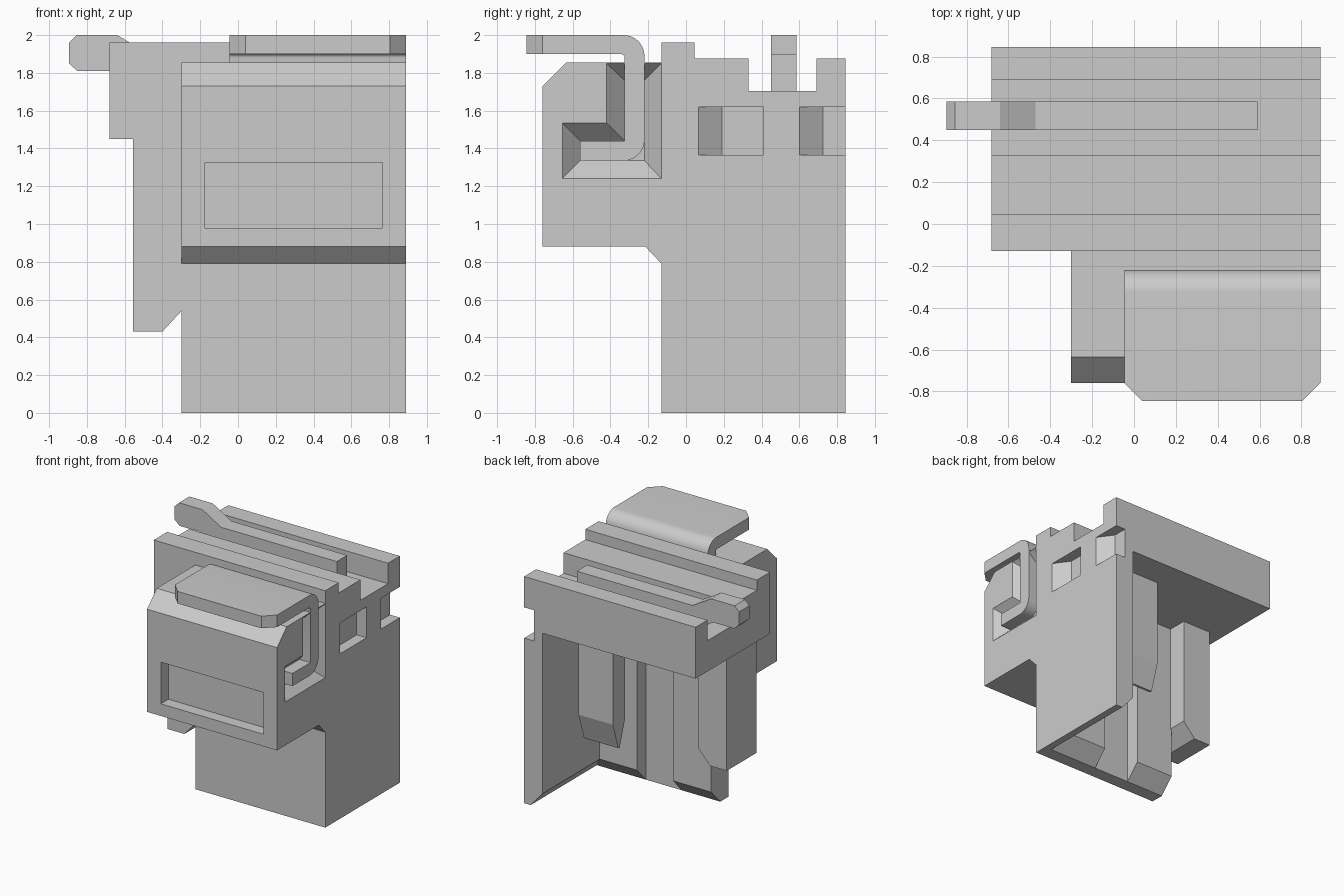
import bpy, bmesh, math
from mathutils import Vector

cube = bpy.data.objects.get("Cube")
if cube:
    bpy.data.objects.remove(cube, do_unlink=True)

grey = bpy.data.materials.new("plain_grey")
grey.use_nodes = True
COLOUR = (0.6, 0.6, 0.6, 1)
grey.diffuse_color = COLOUR
grey.node_tree.nodes["Principled BSDF"].inputs["Base Color"].default_value = COLOUR


def place(axis, p, d):
    """Put a 2D profile point at depth d along the given axis."""
    return {"X": (d, p[0], p[1]), "Y": (p[0], d, p[1]), "Z": (p[0], p[1], d)}[axis]


def loft(name, axis, start, d0, end, d1):
    """Solid between two matching profiles."""
    bm = bmesh.new()
    a = [bm.verts.new(place(axis, p, d0)) for p in start]
    b = [bm.verts.new(place(axis, p, d1)) for p in end]
    bm.faces.new(a)
    bm.faces.new(b)
    n = len(a)
    for i in range(n):
        j = (i + 1) % n
        bm.faces.new((a[i], a[j], b[j], b[i]))
    bmesh.ops.recalc_face_normals(bm, faces=bm.faces)
    mesh = bpy.data.meshes.new(name)
    bm.to_mesh(mesh)
    bm.free()
    mesh.materials.append(grey)
    ob = bpy.data.objects.new(name, mesh)
    bpy.context.collection.objects.link(ob)
    return ob


def prism(name, axis, profile, d0, d1):
    return loft(name, axis, profile, d0, profile, d1)


def box(name, x0, x1, y0, y1, z0, z1):
    return prism(name, "Z", [(x0, y0), (x1, y0), (x1, y1), (x0, y1)], z0, z1)


def combine(target, other, operation):
    """Boolean the other solid into the target and drop it."""
    mod = target.modifiers.new("boolean", "BOOLEAN")
    mod.operation, mod.solver, mod.object = operation, "EXACT", other
    bpy.context.view_layer.update()
    evaluated = target.evaluated_get(bpy.context.evaluated_depsgraph_get())
    mesh = bpy.data.meshes.new_from_object(evaluated)
    target.modifiers.clear()
    target.data = mesh
    bpy.data.objects.remove(other, do_unlink=True)


def arc(cy, cz, r, a0, a1, steps=10):
    angles = [math.radians(a0 + (a1 - a0) * i / steps) for i in range(steps + 1)]
    return [(cy + r * math.cos(a), cz + r * math.sin(a)) for a in angles]


FRONT, BACK, SIDE, NEAR = -0.13, 0.845, 0.89, -0.3

# Slotted head
body = prism("housing", "X", [
    (FRONT, 1.45), (FRONT, 1.96), (0.045, 1.96), (0.045, 1.875), (0.33, 1.875), (0.33, 1.705),
    (0.69, 1.705), (0.69, 1.875), (BACK, 1.875), (BACK, 1.45)], -0.68, SIDE)

# Front wall with bevelled foot and a vertical groove inside
front_wall = prism("front_wall", "X", [
    (FRONT, 0), (-0.02, 0), (0.1, 0.125), (0.1, 1.5), (FRONT, 1.5)], NEAR, SIDE)
combine(front_wall, box("groove", 0.05, 0.38, -0.02, 0.3, -0.1, 1.45), "DIFFERENCE")

# Side wall with bevelled foot
side_wall = prism("side_wall", "Y", [
    (SIDE, 0), (0.83, 0), (0.72, 0.125), (0.72, 1.5), (SIDE, 1.5)], FRONT, BACK)

# Corner block with one cut lower corner
block = prism("corner_block", "Y", [
    (-0.555, 0.43), (-0.4, 0.43), (-0.29, 0.55), (-0.29, 1.5), (-0.555, 1.5)], FRONT, 0.26)

# Projecting front box
nose = prism("front_box", "X", [
    (-0.76, 0.88), (-0.76, 1.73), (-0.635, 1.855), (-0.1, 1.855), (-0.1, 0.79),
    (FRONT, 0.79), (-0.215, 0.88)], NEAR, SIDE)

for part in (front_wall, side_wall, block, nose):
    combine(body, part, "UNION")

# Recessed front panel
combine(body, box("panel_cut", -0.175, 0.765, -0.9, -0.66, 0.98, 1.325), "DIFFERENCE")

# Ramped side pockets, the rear one open to the back
for y0, ramp, y1 in ((0.065, 0.19, 0.41), (0.6, 0.725, 0.95)):
    cut = prism("pocket_cut", "Z", [
        (SIDE, y0), (0.8, ramp), (0.8, y1), (1.0, y1), (1.0, y0)], 1.365, 1.62)
    combine(body, cut, "DIFFERENCE")

# Flared recess around the bent plate
rim = [(-0.42, 1.85), (-0.42, 1.535), (-0.655, 1.535), (-0.655, 1.24), (-0.13, 1.24), (-0.13, 1.85)]
floor = [(-0.325, 1.76), (-0.325, 1.44), (-0.56, 1.44), (-0.56, 1.335), (-0.22, 1.335), (-0.22, 1.76)]
wide = [tuple(Vector(f).lerp(Vector(r), 1.1)) for r, f in zip(rim, floor)]
combine(body, loft("recess_cut", "X", wide, SIDE + 0.01, floor, SIDE - 0.1), "DIFFERENCE")

# Bent sheet plate with cut front corners
plate_profile = ([(-0.845, 1.9), (-0.845, 2.0)] + arc(-0.33, 1.89, 0.11, 90, 0)
                 + arc(-0.33, 1.445, 0.11, 0, -90)
                 + [(-0.56, 1.335), (-0.56, 1.44), (-0.325, 1.44)]
                 + arc(-0.345, 1.88, 0.02, 0, 90, 4))
plate = prism("bent_plate", "X", plate_profile, -0.045, SIDE)
bm = bmesh.new()
bm.from_mesh(plate.data)
corners = [e for e in bm.edges
           if all(v.co.y < -0.84 for v in e.verts) and abs(e.verts[0].co.x - e.verts[1].co.x) < 0.01]
bmesh.ops.bevel(bm, geom=corners, offset=0.085, segments=1, affect="EDGES")
bm.to_mesh(plate.data)
bm.free()

# Rail in the slot with a raised, chamfered end
rail = prism("contact_rail", "Y", [
    (0.59, 1.7), (0.59, 1.9), (-0.47, 1.9), (-0.64, 2.0), (-0.855, 2.0), (-0.895, 1.96),
    (-0.895, 1.85), (-0.85, 1.81), (-0.66, 1.81), (-0.48, 1.7)], 0.45, 0.585)

# Hanging blade with a wedge tip
blade = prism("contact_blade", "X", [
    (0.43, 1.5), (0.43, 0.72), (0.5, 0.5), (0.52, 0.5), (0.59, 0.72), (0.59, 1.5)], 0.256, 0.57)

bpy.ops.object.select_all(action="DESELECT")
plate.select_set(True)
bpy.context.view_layer.objects.active = plate
bpy.ops.object.shade_smooth_by_angle(angle=math.radians(30))
